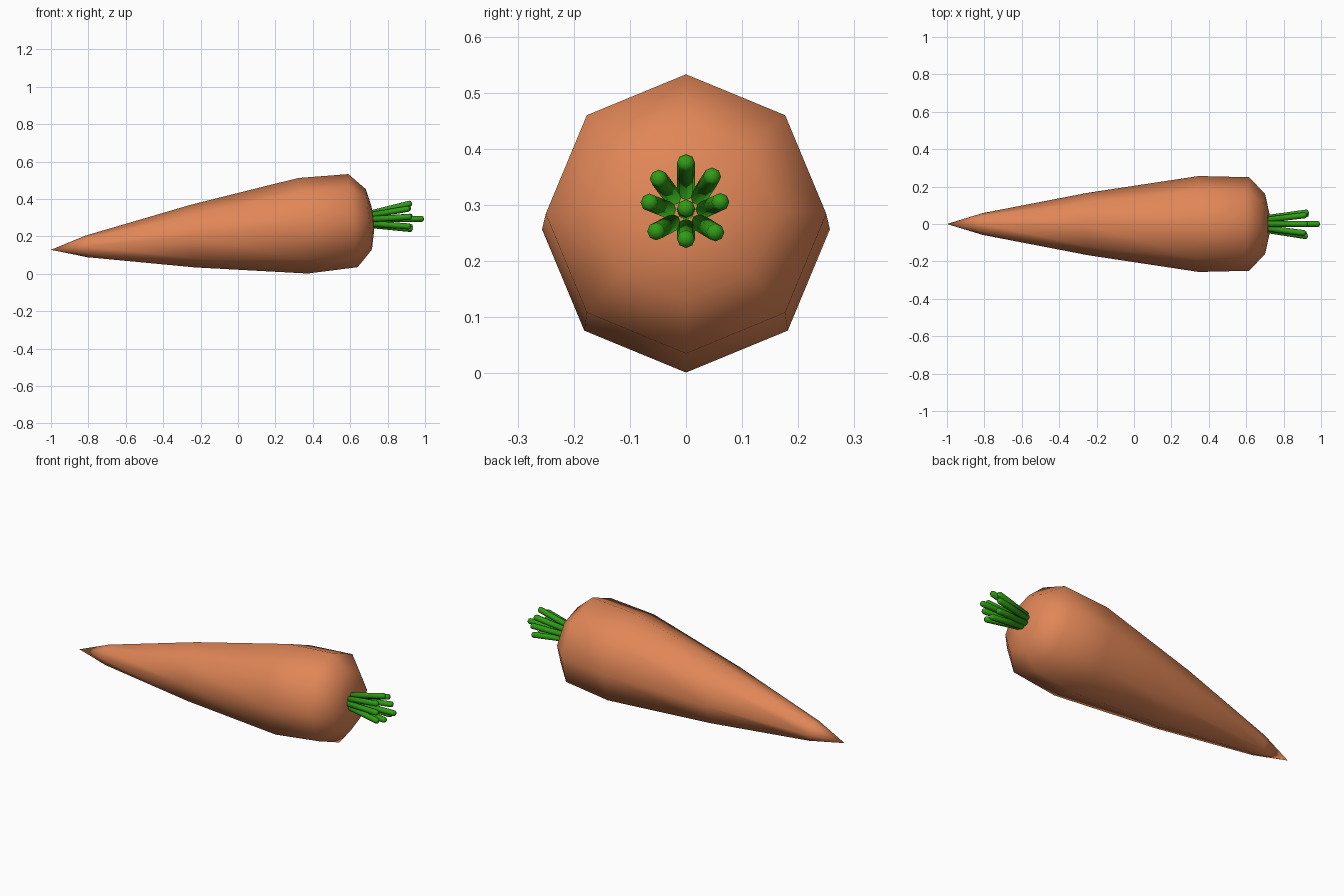
import bpy, bmesh, math
from mathutils import Vector

if "Cube" in bpy.data.objects:
    bpy.data.objects.remove(bpy.data.objects["Cube"])


def lathe(name, rings, sides, mat, close_start=True):
    """Bridge circular rings (centre, radius, axis); radius 0 makes a point."""
    bm = bmesh.new()
    loops = []
    for centre, radius, axis in rings:
        c, d = Vector(centre), Vector(axis).normalized()
        side = Vector((0, 1, 0))
        side = (side - d * side.dot(d)).normalized()
        up = d.cross(side)
        if radius == 0:
            loops.append([bm.verts.new(c)])
        else:
            loops.append([bm.verts.new(c + radius * (side * math.cos(t) + up * math.sin(t)))
                          for t in (2 * math.pi * i / sides for i in range(sides))])
    for a, b in zip(loops, loops[1:]):
        for i in range(sides):
            j = (i + 1) % sides
            quad = [a[i % len(a)], a[j % len(a)], b[j % len(b)], b[i % len(b)]]
            bm.faces.new(list(dict.fromkeys(quad)))
    if close_start and len(loops[0]) > 1:
        bm.faces.new(loops[0][::-1])
    bmesh.ops.recalc_face_normals(bm, faces=bm.faces)
    for f in bm.faces:
        f.smooth = True
    me = bpy.data.meshes.new(name)
    bm.to_mesh(me)
    bm.free()
    me.materials.append(mat)
    ob = bpy.data.objects.new(name, me)
    bpy.context.collection.objects.link(ob)
    return ob


def material(name, colour):
    m = bpy.data.materials.new(name)
    m.diffuse_color = colour
    m.use_nodes = True
    m.node_tree.nodes["Principled BSDF"].inputs["Base Color"].default_value = m.diffuse_color
    return m


orange = material("orange", (0.75, 0.24, 0.095, 1))
green = material("green", (0.03, 0.33, 0.008, 1))

# Root: eight-sided taper lying on its side, axis tilted slightly upward
AXIS = (0.995, 0, 0.1)
profile = [(-1.0, 0.128, 0), (-0.81, 0.146, 0.058), (-0.245, 0.2, 0.167),
           (0.347, 0.2565, 0.2565), (0.615, 0.284, 0.25), (0.7, 0.291, 0.162),
           (0.721, 0.293, 0.065), (0.722, 0.293, 0)]
lathe("carrot_root", [((x, 0, z), r, AXIS) for x, z, r in profile], 8, orange)


# Stem: thin rod with a rounded tip
def stem(name, start, end, r=0.016):
    a, b = Vector(start), Vector(end)
    d = (b - a).normalized()
    rings = [(a, r, d), (b - d * 0.012, r, d), (b - d * 0.004, r * 0.75, d), (b, 0, d)]
    lathe(name, rings, 8, green)


stem("centre_stem", (0.69, 0, 0.289), (0.995, 0, 0.294))

# Ring of eight splayed stems: tip x, y, z
tips = [(0.93, 0, 0.378), (0.925, 0.048, 0.353), (0.935, 0.063, 0.306), (0.935, 0.054, 0.25),
        (0.935, 0, 0.238), (0.925, -0.055, 0.252), (0.93, -0.067, 0.305), (0.92, -0.05, 0.349)]
for i, tip in enumerate(tips):
    t = math.radians(45 * i)
    stem(f"outer_stem_{i + 1}",
         (0.69, 0.029 * math.sin(t), 0.29 + 0.028 * math.cos(t)), tip)
